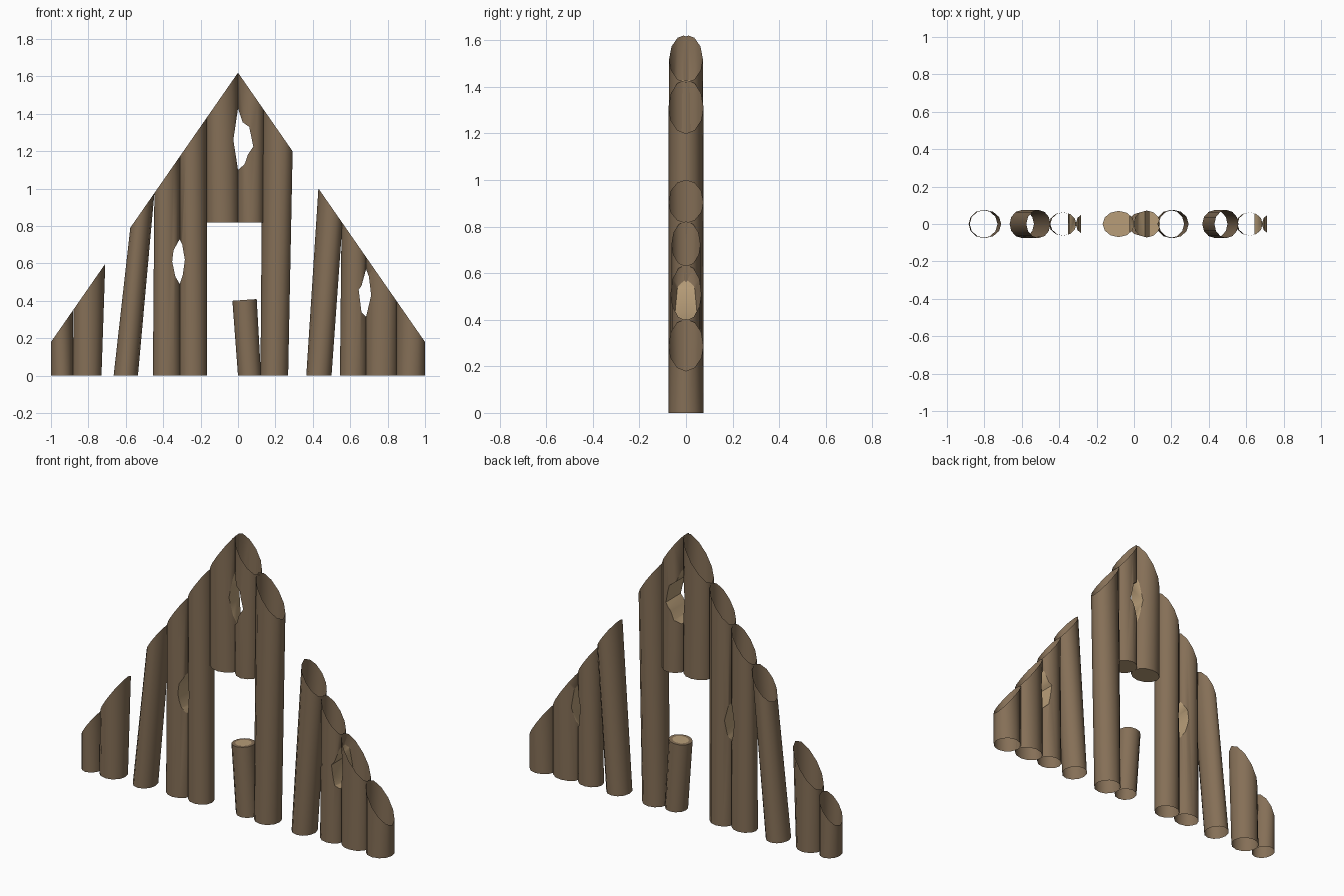
import bpy, bmesh, math
from mathutils import Vector

if "Cube" in bpy.data.objects:
    bpy.data.objects.remove(bpy.data.objects["Cube"])

SIDES = 12
APEX = Vector((0, 0, 1.62))
SLOPE = 1.44


def material(name, rgb):
    m = bpy.data.materials.new(name)
    m.diffuse_color = (*rgb, 1)
    m.use_nodes = True
    m.node_tree.nodes["Principled BSDF"].inputs["Base Color"].default_value = m.diffuse_color
    return m


bark = material("bark brown", (0.235, 0.16, 0.095))
cut_wood = material("cut wood tan", (0.48, 0.34, 0.19))


def make_object(name, bm):
    bmesh.ops.recalc_face_normals(bm, faces=bm.faces)
    me = bpy.data.meshes.new(name)
    bm.to_mesh(me)
    bm.free()
    me.materials.append(bark)
    me.materials.append(cut_wood)
    ob = bpy.data.objects.new(name, me)
    bpy.context.collection.objects.link(ob)
    return ob


def log_mesh(bottom, top, ry, z0, z1):
    """Closed log between two x ranges, cut wood on both ends."""
    bm = bmesh.new()
    rings = []
    for (a, b), z in ((bottom, z0), (top, z1)):
        cx, rx = (a + b) / 2, (b - a) / 2
        rings.append([bm.verts.new((cx + rx * math.cos(t), ry * math.sin(t), z))
                      for t in (math.tau * i / SIDES for i in range(SIDES))])
    lo, hi = rings
    for i in range(SIDES):
        j = (i + 1) % SIDES
        bm.faces.new((lo[i], lo[j], hi[j], hi[i]))
    for ring in rings:
        bm.faces.new(ring).material_index = 1
    return bm


def knot_cutter(name, outline):
    """Jagged prism through the wall, giving tan cut faces."""
    bm = bmesh.new()
    f = bm.faces.new([bm.verts.new((x, -0.2, z)) for x, z in outline])
    ext = bmesh.ops.extrude_face_region(bm, geom=[f])
    bmesh.ops.translate(bm, vec=(0, 0.4, 0),
                        verts=[v for v in ext["geom"] if isinstance(v, bmesh.types.BMVert)])
    for f in bm.faces:
        f.material_index = 1
    ob = make_object(name, bm)
    ob.hide_render = True
    return ob


# gaps broken through the seams between neighbouring logs
holes = {
    "left": knot_cutter("left_gap_cutter", [
        (-0.312, 0.73), (-0.345, 0.67), (-0.352, 0.61), (-0.335, 0.53),
        (-0.312, 0.49), (-0.295, 0.54), (-0.284, 0.62), (-0.298, 0.70)]),
    "middle": knot_cutter("middle_gap_cutter", [
        (0.0, 1.43), (-0.025, 1.26), (0.0, 1.10), (0.035, 1.13), (0.052, 1.18),
        (0.082, 1.225), (0.06, 1.33), (0.025, 1.355)]),
    "right": knot_cutter("right_gap_cutter", [
        (0.685, 0.57), (0.66, 0.48), (0.645, 0.46), (0.66, 0.34),
        (0.685, 0.315), (0.712, 0.43), (0.70, 0.53)]),
}

# name, x range at base, x range at top, half depth, base z, top z, gap
logs = [
    ("left_end_log", (-1.0, -0.882), (-1.0, -0.882), 0.070, 0, 0.6, None),
    ("left_short_log", (-0.884, -0.73), (-0.874, -0.708), 0.075, 0, 0.65, None),
    ("left_leaning_log", (-0.665, -0.535), (-0.55, -0.443), 0.075, 0, 1.02, None),
    ("left_thin_log", (-0.455, -0.308), (-0.445, -0.308), 0.062, 0, 1.25, "left"),
    ("left_door_log", (-0.312, -0.167), (-0.312, -0.167), 0.065, 0, 1.5, "left"),
    ("left_lintel_log", (-0.168, 0.003), (-0.168, 0.003), 0.070, 0.82, 1.75, "middle"),
    ("right_lintel_log", (-0.003, 0.14), (-0.003, 0.14), 0.072, 0.82, 1.75, "middle"),
    ("right_door_log", (0.12, 0.268), (0.132, 0.298), 0.075, 0, 1.5, None),
    ("right_leaning_log", (0.365, 0.50), (0.433, 0.575), 0.075, 0, 1.05, None),
    ("right_thin_log", (0.545, 0.688), (0.555, 0.688), 0.062, 0, 0.95, "right"),
    ("right_middle_log", (0.683, 0.85), (0.683, 0.85), 0.066, 0, 0.75, "right"),
    ("right_end_log", (0.845, 1.0), (0.845, 1.0), 0.075, 0, 0.5, None),
]

parts = []
for name, base, top, ry, z0, z1, gap in logs:
    ob = make_object(name, log_mesh(base, top, ry, z0, z1))
    if gap:
        mod = ob.modifiers.new("gap", "BOOLEAN")
        mod.operation, mod.solver, mod.object = "DIFFERENCE", "EXACT", holes[gap]
        bpy.context.view_layer.objects.active = ob
        bpy.ops.object.modifier_apply(modifier=mod.name)
    # saw off along the gable and leave logs open at the roof and the ground
    bm = bmesh.new()
    bm.from_mesh(ob.data)
    for side in (-1, 1):
        bmesh.ops.bisect_plane(bm, geom=bm.verts[:] + bm.edges[:] + bm.faces[:],
                               plane_co=APEX, plane_no=(side * SLOPE, 0, 1), clear_outer=True)
    ground = [f for f in bm.faces if all(v.co.z < 1e-4 for v in f.verts)]
    bmesh.ops.delete(bm, geom=ground, context="FACES")
    bm.to_mesh(ob.data)
    bm.free()
    parts.append(ob)

# broken stump in the doorway, with bark rim around its tan top
bm = log_mesh((0.0, 0.123), (-0.03, 0.10), 0.062, 0, 0.405)
bm.faces.ensure_lookup_table()
bmesh.ops.delete(bm, geom=[f for f in bm.faces if f.calc_center_median().z < 0.01], context="FACES")
cap = [f for f in bm.faces if f.material_index == 1]
rim = bmesh.ops.inset_region(bm, faces=cap, thickness=0.02)
for f in rim["faces"]:
    f.material_index = 0
for v in bm.verts:
    if v.co.z > 0.3:
        v.co.z += 0.07 * (v.co.x - 0.035)
parts.append(make_object("door_stump", bm))

# round sides, crisp cuts
for ob in parts:
    bpy.ops.object.select_all(action="DESELECT")
    ob.select_set(True)
    bpy.context.view_layer.objects.active = ob
    bpy.ops.object.shade_smooth_by_angle(angle=math.radians(40))

for cutter in holes.values():
    bpy.data.objects.remove(cutter)
